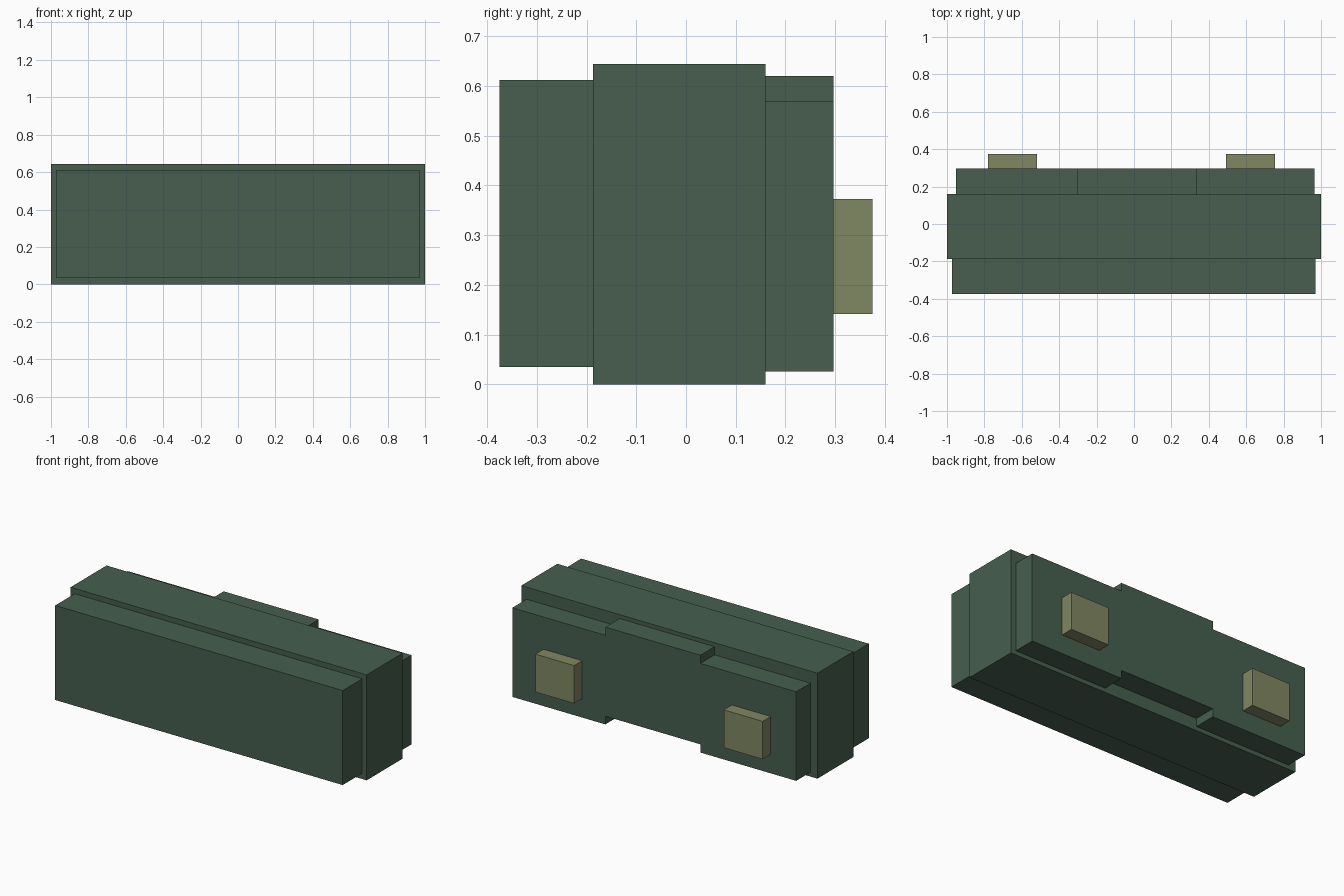
import bpy
import bmesh

if "Cube" in bpy.data.objects:
    bpy.data.objects.remove(bpy.data.objects["Cube"], do_unlink=True)


def make_material(name, color):
    mat = bpy.data.materials.new(name)
    mat.use_nodes = True
    mat.diffuse_color = color
    mat.node_tree.nodes["Principled BSDF"].inputs["Base Color"].default_value = color
    return mat


def extrude_outline(name, outline, y0, y1, mat):
    """Extrude an x/z outline from y0 back to y1."""
    bm = bmesh.new()
    face = bm.faces.new([bm.verts.new((x, y0, z)) for x, z in outline])
    new = bmesh.ops.extrude_face_region(bm, geom=[face])["geom"]
    verts = [v for v in new if isinstance(v, bmesh.types.BMVert)]
    bmesh.ops.translate(bm, verts=verts, vec=(0, y1 - y0, 0))
    bmesh.ops.recalc_face_normals(bm, faces=bm.faces)
    mesh = bpy.data.meshes.new(name)
    bm.to_mesh(mesh)
    bm.free()
    mesh.materials.append(mat)
    obj = bpy.data.objects.new(name, mesh)
    bpy.context.collection.objects.link(obj)
    return obj


def box(name, x0, x1, y0, y1, z0, z1, mat):
    return extrude_outline(name, [(x0, z0), (x1, z0), (x1, z1), (x0, z1)], y0, y1, mat)


green = make_material("dark green", (0.063, 0.114, 0.078, 1))
olive = make_material("olive", (0.216, 0.242, 0.122, 1))

# Main body and the front cover
box("main_body", -1.0, 1.0, -0.187, 0.16, 0.0, 0.644, green)
box("front_cover", -0.972, 0.97, -0.375, -0.187, 0.035, 0.612, green)

# Back plate, with its middle section shifted upward
left, mid_left, mid_right, right = -0.952, -0.305, 0.337, 0.965
low, high, step = 0.026, 0.57, 0.05
back_outline = [
    (left, low), (mid_left, low), (mid_left, low + step), (mid_right, low + step),
    (mid_right, low), (right, low), (right, high), (mid_right, high),
    (mid_right, high + step), (mid_left, high + step), (mid_left, high), (left, high),
]
extrude_outline("back_plate", back_outline, 0.16, 0.297, green)

# Mounting pads on the back
for name, x in (("right_pad", -0.78), ("left_pad", 0.493)):
    box(name, x, x + 0.262, 0.297, 0.375, 0.142, 0.373, olive)
